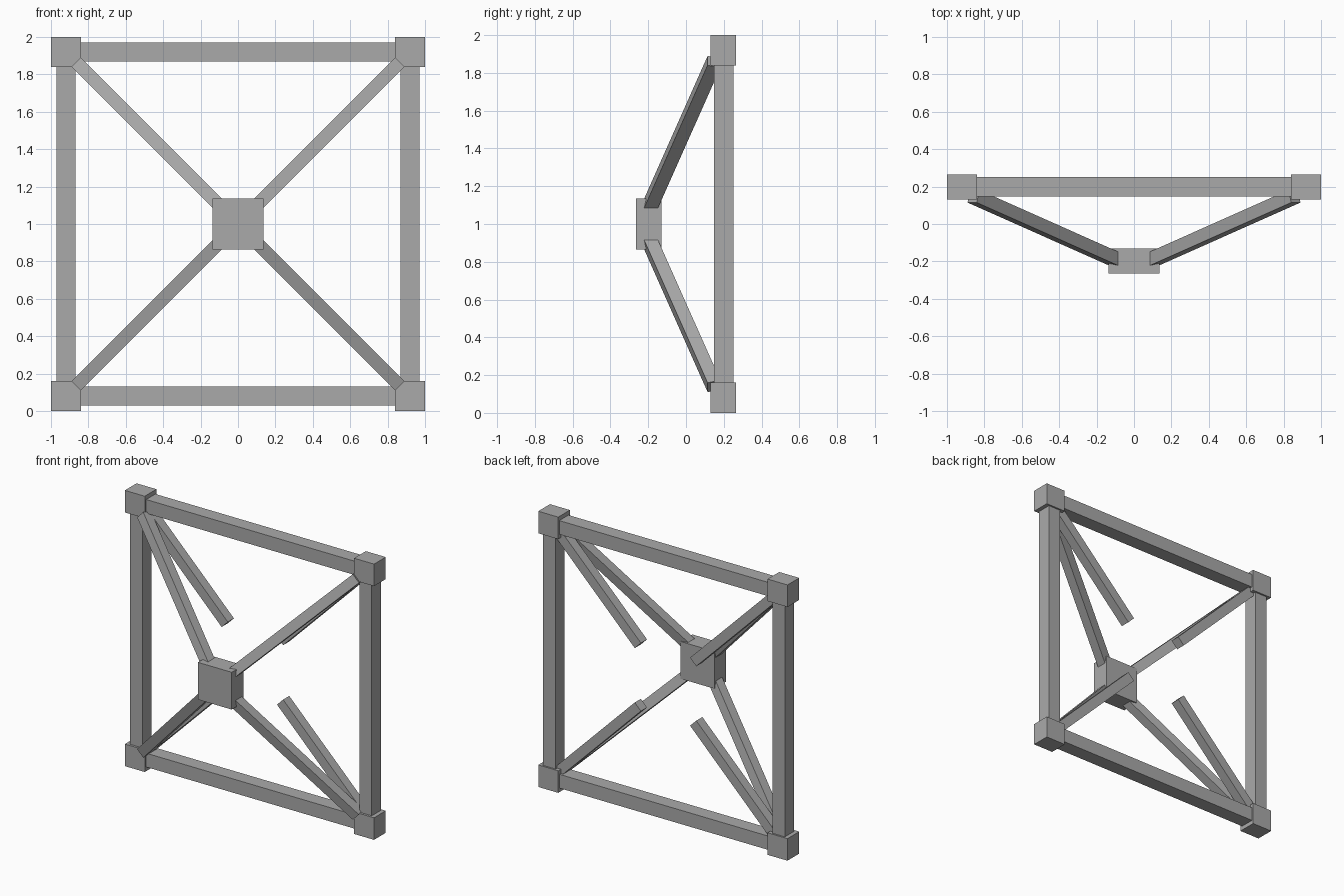
import bpy
from mathutils import Matrix, Vector

if "Cube" in bpy.data.objects:
    bpy.data.objects.remove(bpy.data.objects["Cube"])

gray = bpy.data.materials.new("plain_gray")
gray.diffuse_color = (0.40, 0.40, 0.40, 1)
gray.use_nodes = True
gray.node_tree.nodes["Principled BSDF"].inputs["Base Color"].default_value = gray.diffuse_color


def block(name, center, size, rotation=Matrix.Identity(4)):
    """Box with the given size, placed and turned."""
    bpy.ops.mesh.primitive_cube_add(size=1)
    ob = bpy.context.object
    ob.name = name
    ob.data.transform(Matrix.Translation(center) @ rotation @ Matrix.Diagonal((*size, 1)))
    ob.data.materials.append(gray)
    return ob


def strut(name, start, end, sx, sz, width=0.07):
    """Square bar between two points, one side kept parallel to the frame plane."""
    a, b = Vector(start), Vector(end)
    along = (b - a).normalized()
    side = Vector((sx, 0, -sz)).normalized()
    depth = along.cross(side)
    turn = Matrix((side, depth, along)).transposed().to_4x4()
    return block(name, (a + b) / 2, (width, width, (b - a).length), turn)


FRAME_Y = 0.2      # depth of the square frame
C = 0.92           # distance of frame beams from the middle

# Square frame beams
for s, side in ((-1, "left"), (1, "right")):
    block(f"{side}_post", (s * C, FRAME_Y, 1), (0.10, 0.105, 1.68))
for s, side in ((-1, "bottom"), (1, "top")):
    block(f"{side}_rail", (0, FRAME_Y, 1 + s * C), (1.68, 0.105, 0.10))

# Hub block in front of the frame
block("hub", (0, -0.198, 1), (0.27, 0.134, 0.27))

# Corner blocks with a front strut to the hub and a short rear strut in the frame plane
for sx, side in ((-1, "left"), (1, "right")):
    for sz, level in ((-1, "bottom"), (1, "top")):
        tag = f"{level}_{side}"
        block(f"corner_{tag}", (sx * C, 0.198, 1 + sz * C), (0.16, 0.134, 0.16))
        strut(f"front_strut_{tag}", (sx * 0.071, -0.202, 1 + sz * 0.071),
              (sx * 0.858, 0.148, 1 + sz * 0.858), sx, sz)
        strut(f"rear_strut_{tag}", (sx * 0.222, FRAME_Y, 1 + sz * 0.222),
              (sx * 0.87, FRAME_Y, 1 + sz * 0.87), sx, sz)
